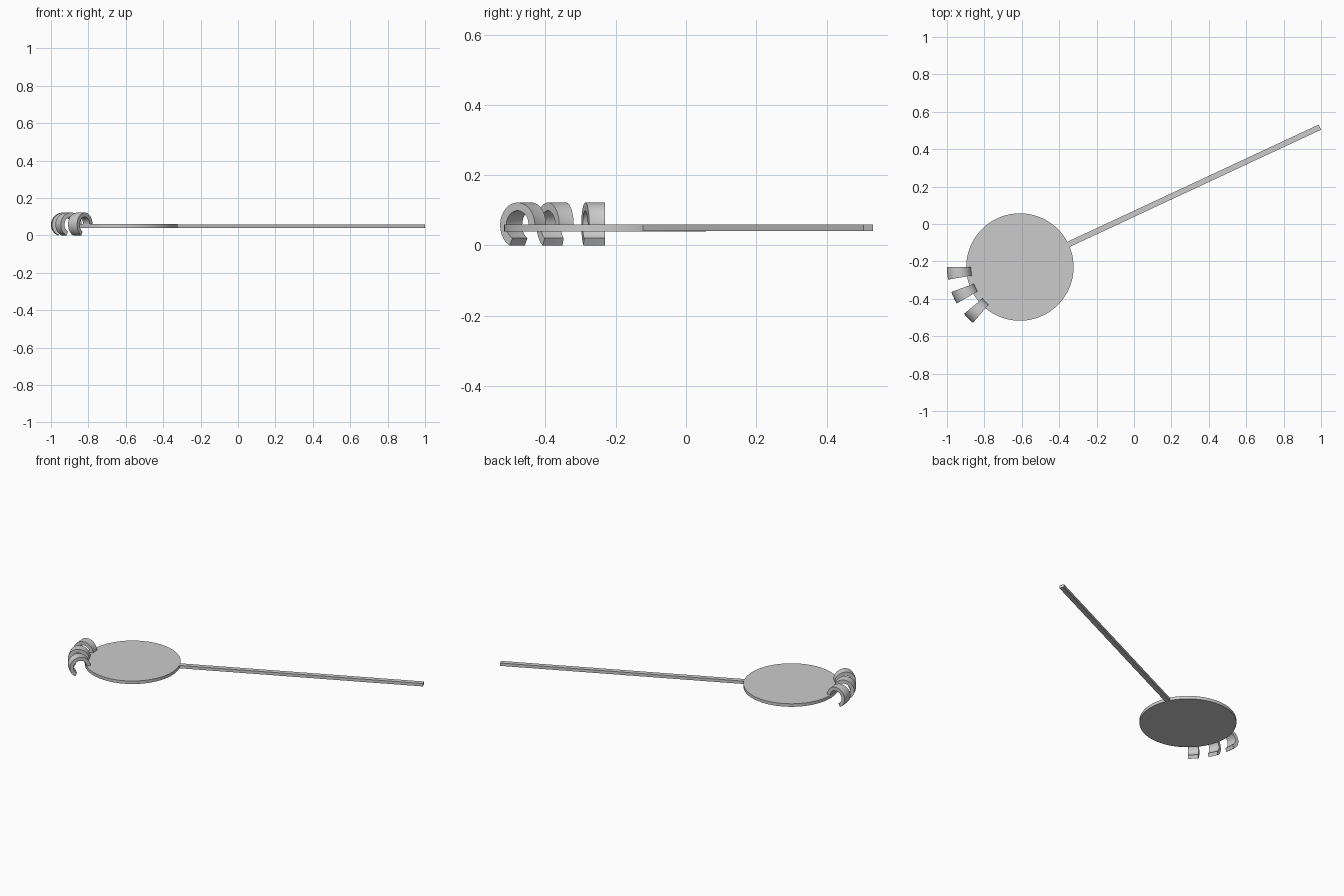
import bpy, bmesh
from math import radians, cos, sin, pi

cube = bpy.data.objects.get("Cube")
if cube:
    bpy.data.objects.remove(cube)

CENTRE = (-0.61, -0.23)     # middle of the plate
HANDLE_ANGLE = 25           # degrees; the claws sit opposite
Z0, Z1 = 0.04, 0.06         # plate underside and top

grey = bpy.data.materials.new("grey")
grey.use_nodes = True
grey.diffuse_color = (0.6, 0.6, 0.6, 1)
grey.node_tree.nodes["Principled BSDF"].inputs["Base Color"].default_value = (0.6, 0.6, 0.6, 1)


def make_object(name, bm, angle=0, smooth=False):
    bmesh.ops.recalc_face_normals(bm, faces=bm.faces[:])
    mesh = bpy.data.meshes.new(name)
    bm.to_mesh(mesh)
    bm.free()
    mesh.materials.append(grey)
    obj = bpy.data.objects.new(name, mesh)
    obj.location = (*CENTRE, 0)
    obj.rotation_euler.z = radians(angle)
    bpy.context.collection.objects.link(obj)
    if smooth:
        bpy.ops.object.select_all(action='DESELECT')
        obj.select_set(True)
        bpy.context.view_layer.objects.active = obj
        bpy.ops.object.shade_smooth_by_angle(angle=radians(30))
    return obj


# Round plate
bm = bmesh.new()
bmesh.ops.create_cone(bm, cap_ends=True, segments=96, radius1=0.287, radius2=0.287, depth=Z1 - Z0)
bmesh.ops.translate(bm, verts=bm.verts[:], vec=(0, 0, (Z0 + Z1) / 2))
make_object("round_plate", bm, smooth=True)

# Long straight handle, starting just inside the plate rim
start, end, width = 0.27, 1.7695, 0.03
bm = bmesh.new()
bmesh.ops.create_cube(bm, size=1)
bmesh.ops.scale(bm, verts=bm.verts[:], vec=(end - start, width, Z1 - Z0 - 0.001))
bmesh.ops.translate(bm, verts=bm.verts[:], vec=((start + end) / 2, 0, (Z0 + Z1) / 2))
make_object("handle", bm, angle=HANDLE_ANGLE)


def claw_profile(steps=36):
    """Open ring in (radius, z): rises from the plate, curls over and down."""
    mid_r, mid_z, outer, inner = 0.3255, 0.0575, 0.0645, 0.0415
    angles = [radians(190 - 253 * i / steps) for i in range(steps + 1)]
    arc = lambda size, seq: [(mid_r + size * cos(a), mid_z + size * sin(a)) for a in seq]
    return arc(outer, angles) + arc(inner, reversed(angles))


def make_claw(name, angle, sweep=10, steps=4):
    """Sweep the claw profile around the plate's axis."""
    bm = bmesh.new()
    rings = []
    for i in range(steps + 1):
        a = radians(sweep * (i / steps - 0.5))
        rings.append([bm.verts.new((r * cos(a), r * sin(a), z)) for r, z in claw_profile()])
    for one, two in zip(rings, rings[1:]):
        for k in range(len(one)):
            bm.faces.new((one[k - 1], one[k], two[k], two[k - 1]))
    # side walls as strips of quads across the band
    for ring in (rings[0], rings[-1]):
        n = len(ring)
        for k in range(n // 2 - 1):
            bm.faces.new((ring[k], ring[k + 1], ring[n - 2 - k], ring[n - 1 - k]))
    make_object(name, bm, angle=angle, smooth=True)


# Three claws opposite the handle
for name, offset in (("back_claw", -20), ("middle_claw", 0), ("front_claw", 20)):
    make_claw(name, HANDLE_ANGLE + 180 + offset)
